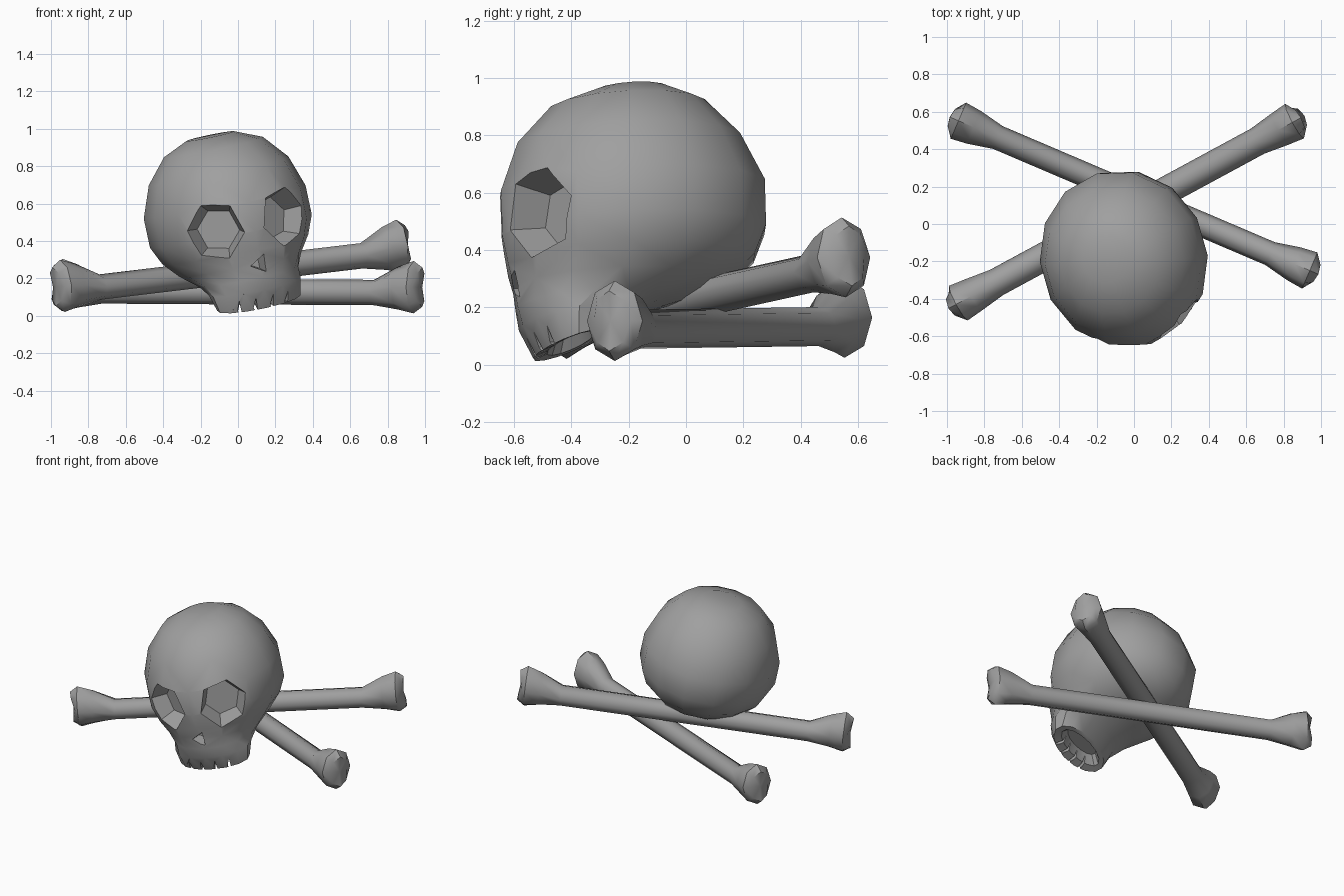
import bpy, bmesh, math
from mathutils import Matrix, Vector

if "Cube" in bpy.data.objects:
    bpy.data.objects.remove(bpy.data.objects["Cube"])

# single bone-grey colour
grey = bpy.data.materials.new("bone_grey")
grey.use_nodes = True
COLOUR = (0.35, 0.35, 0.35, 1)
grey.diffuse_color = COLOUR
grey.node_tree.nodes["Principled BSDF"].inputs["Base Color"].default_value = COLOUR


def make_object(name, bm, matrix=None):
    bmesh.ops.recalc_face_normals(bm, faces=bm.faces)
    mesh = bpy.data.meshes.new(name)
    bm.to_mesh(mesh)
    bm.free()
    mesh.materials.append(grey)
    obj = bpy.data.objects.new(name, mesh)
    bpy.context.collection.objects.link(obj)
    if matrix:
        obj.matrix_world = matrix
    return obj


def loft(rings):
    """Skin a list of equal-length point rings and cap both ends with a fan."""
    bm = bmesh.new()
    loops = [[bm.verts.new(p) for p in ring] for ring in rings]
    n = len(loops[0])
    for a, b in zip(loops, loops[1:]):
        for i in range(n):
            j = (i + 1) % n
            bm.faces.new((a[i], a[j], b[j], b[i]))
    for loop in (loops[0], loops[-1]):
        hub = bm.verts.new(sum((v.co for v in loop), Vector()) / n)
        for i in range(n):
            bm.faces.new((loop[i], loop[(i + 1) % n], hub))
    return bm


def smooth(obj, degrees):
    bpy.ops.object.select_all(action="DESELECT")
    obj.select_set(True)
    bpy.context.view_layer.objects.active = obj
    bpy.ops.object.shade_smooth_by_angle(angle=math.radians(degrees))


# skull: stacked sections of height, half width, front y, back y, rise towards the back
SECTIONS = [
    (0.41, 0.13, -0.10, 0.15, 0), (0.35, 0.27, -0.27, 0.28, 0),
    (0.22, 0.38, -0.40, 0.40, 0), (0.05, 0.44, -0.47, 0.48, 0),
    (-0.11, 0.44, -0.475, 0.475, 0), (-0.21, 0.395, -0.46, 0.43, 0),
    (-0.29, 0.33, -0.445, 0.34, 0), (-0.36, 0.27, -0.435, 0.10, 0),
    (-0.43, 0.255, -0.42, -0.07, 0.1), (-0.53, 0.235, -0.37, -0.15, 0.25),
    (-0.51, 0.19, -0.32, -0.18, 0.2), (-0.45, 0.14, -0.30, -0.19, 0.1),
]
SIDES = 14
rings = []
for z, half, front, back, rise in SECTIONS:
    mid, depth = (front + back) / 2, (back - front) / 2
    ring = []
    for i in range(SIDES):
        a = math.tau * (i + 0.5) / SIDES
        y = mid + depth * math.sin(a)
        ring.append((half * math.cos(a), y, z + rise * (y - front)))
    rings.append(ring)
pose = (Matrix.Translation((-0.06, -0.19, 0.56))
        @ Matrix.Rotation(math.radians(16), 4, "Z")
        @ Matrix.Rotation(math.radians(-12), 4, "Y"))
skull = make_object("skull", loft(rings), pose)


def cone_cutter(name, sides, centre, yaw, r_in, r_out, length, spin):
    """Tapered prism pointing outwards from the face."""
    bm = bmesh.new()
    bmesh.ops.create_cone(bm, cap_ends=True, segments=sides,
                          radius1=r_in, radius2=r_out, depth=length)
    local = (Matrix.Translation(centre) @ Matrix.Rotation(math.radians(yaw), 4, "Z")
             @ Matrix.Rotation(math.radians(90), 4, "X")
             @ Matrix.Rotation(math.radians(spin), 4, "Z"))
    return make_object(name, bm, pose @ local)


cutters = []
# hexagonal eye sockets
for side in (-1, 1):
    cutters.append(cone_cutter("eye_cutter", 6, (side * 0.2, -0.40, -0.07),
                               side * 25, 0.115, 0.21, 0.26, side * 12 + 30))
# triangular nose
cutters.append(cone_cutter("nose_cutter", 3, (0, -0.44, -0.29), 0, 0.03, 0.08, 0.16, 90))
# thin wedges between the teeth
for x in (-0.14, -0.05, 0.04, 0.13):
    bm = bmesh.new()
    bmesh.ops.create_cone(bm, cap_ends=True, segments=3, radius1=0.06, radius2=0.06, depth=0.22)
    bmesh.ops.scale(bm, vec=(1, 0.22, 1), verts=bm.verts)
    local = (Matrix.Translation((x, -0.36, -0.515)) @ Matrix.Rotation(x * 2.5, 4, "Z")
             @ Matrix.Rotation(math.radians(90), 4, "X")
             @ Matrix.Rotation(math.radians(90), 4, "Z"))
    cutters.append(make_object("tooth_gap_cutter", bm, pose @ local))

# apply the cuts and discard the cutters
for cutter in cutters:
    cutter.hide_render = True
    mod = skull.modifiers.new("cut", "BOOLEAN")
    mod.operation = "DIFFERENCE"
    mod.solver = "EXACT"
    mod.object = cutter
bpy.context.view_layer.update()
carved = bpy.data.meshes.new_from_object(
    skull.evaluated_get(bpy.context.evaluated_depsgraph_get()))
skull.modifiers.clear()
skull.data = carved
for cutter in cutters:
    bpy.data.objects.remove(cutter)
smooth(skull, 35)


def bone(name, start, end, shaft):
    """Shaft with a tall two-lobed knob at each end."""
    start, end = Vector(start), Vector(end)
    axis = (end - start).normalized()
    side = Vector((0, 0, 1)).cross(axis).normalized()
    up = axis.cross(side)
    length = (end - start).length
    # distance from the tip, half width, half height, lift, notch depth
    knob = [(0.0, 0.07, 0.105, 0.03, 0.03), (0.05, 0.105, 0.14, 0.03, 0.0),
            (0.14, 0.095, 0.115, 0.025, 0.0), (0.28, shaft, 0.068, 0.0, 0.0)]
    stations = [(d, w, h, lift, notch) for d, w, h, lift, notch in knob]
    stations += [(length - d, w, h, lift, -notch) for d, w, h, lift, notch in reversed(knob)]
    rings = []
    for d, w, h, lift, notch in stations:
        ring = []
        for i in range(8):
            a = math.tau * i / 8
            along = d + notch * (1 - abs(math.sin(a)))
            ring.append(start + axis * along + side * w * math.cos(a)
                        + up * (h * math.sin(a) + lift))
        rings.append(ring)
    obj = make_object(name, loft(rings))
    smooth(obj, 50)


# crossed bones, one resting over the other
bone("upper_bone", (-0.98, -0.445, 0.125), (0.905, 0.575, 0.35), 0.076)
bone("lower_bone", (-0.985, 0.572, 0.135), (0.985, -0.268, 0.123), 0.066)
